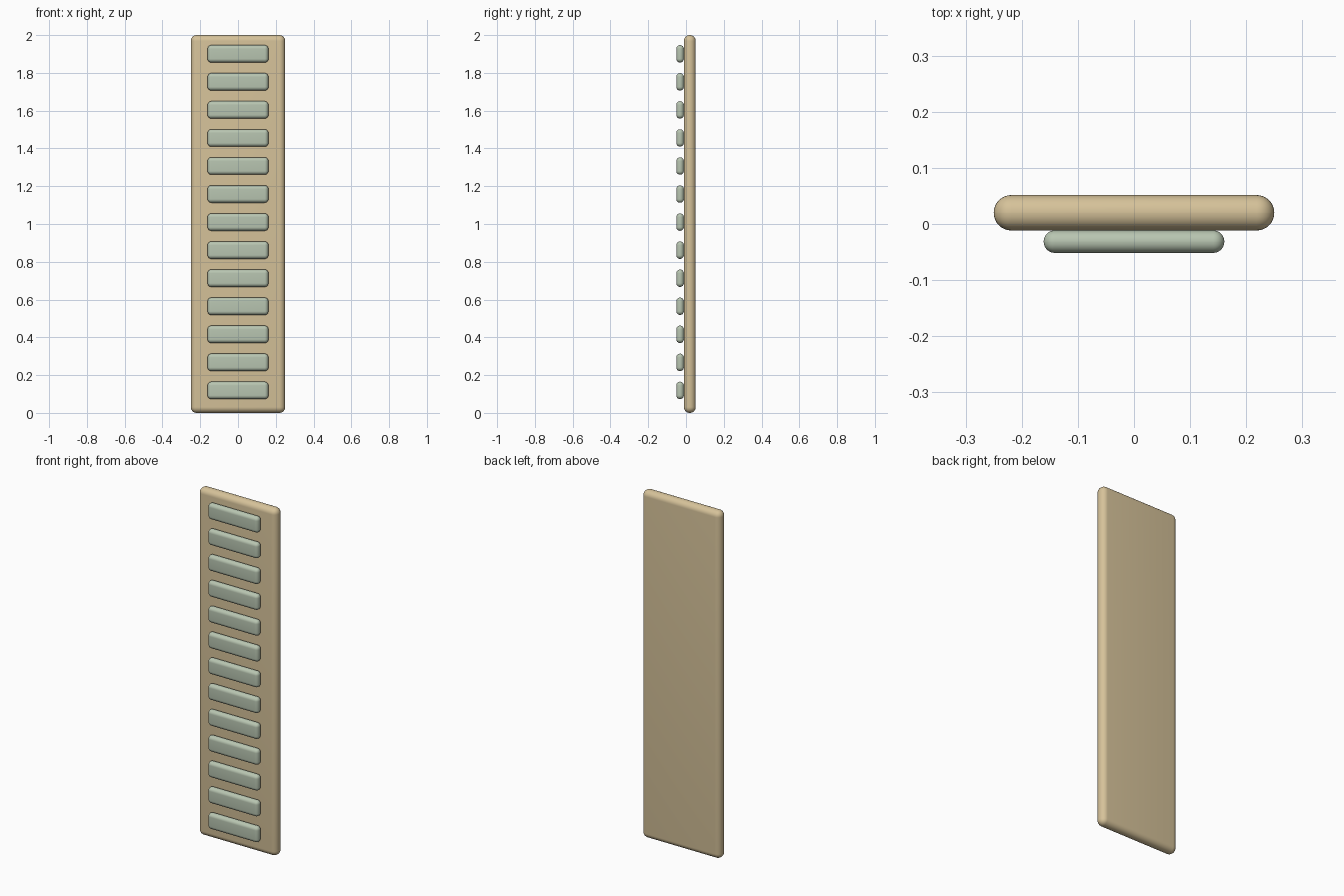
import bpy
import math

cube = bpy.data.objects.get("Cube")
if cube:
    bpy.data.objects.remove(cube, do_unlink=True)


def make_material(name, rgb):
    mat = bpy.data.materials.new(name)
    mat.use_nodes = True
    mat.diffuse_color = (*rgb, 1)
    mat.node_tree.nodes["Principled BSDF"].inputs["Base Color"].default_value = (*rgb, 1)
    return mat


def rounded_box(name, size, centre, mat):
    """Box whose edges are rounded to nearly half its thickness."""
    bpy.ops.mesh.primitive_cube_add(size=1, location=centre)
    obj = bpy.context.object
    obj.name = name
    obj.scale = size
    bpy.ops.object.transform_apply(location=False, rotation=False, scale=True)
    bevel = obj.modifiers.new("Rounded edges", 'BEVEL')
    bevel.width = size[1] * 0.495
    bevel.segments = 8
    bpy.ops.object.modifier_apply(modifier=bevel.name)
    bpy.ops.object.shade_smooth_by_angle(angle=math.radians(40))
    obj.data.materials.append(mat)
    return obj


tan = make_material("Warm tan", (0.67, 0.54, 0.32))
sage = make_material("Pale sage", (0.48, 0.56, 0.44))

# Backing board
rounded_box("backing_board", (0.5, 0.063, 2.0), (0, 0.02, 1.0), tan)

# Evenly spaced slats on the front of the board
SLATS = 13
for i in range(SLATS):
    z = 0.119 + i * 0.1485
    rounded_box(f"slat_{i + 1}", (0.322, 0.04, 0.092), (0, -0.0315, z), sage)
